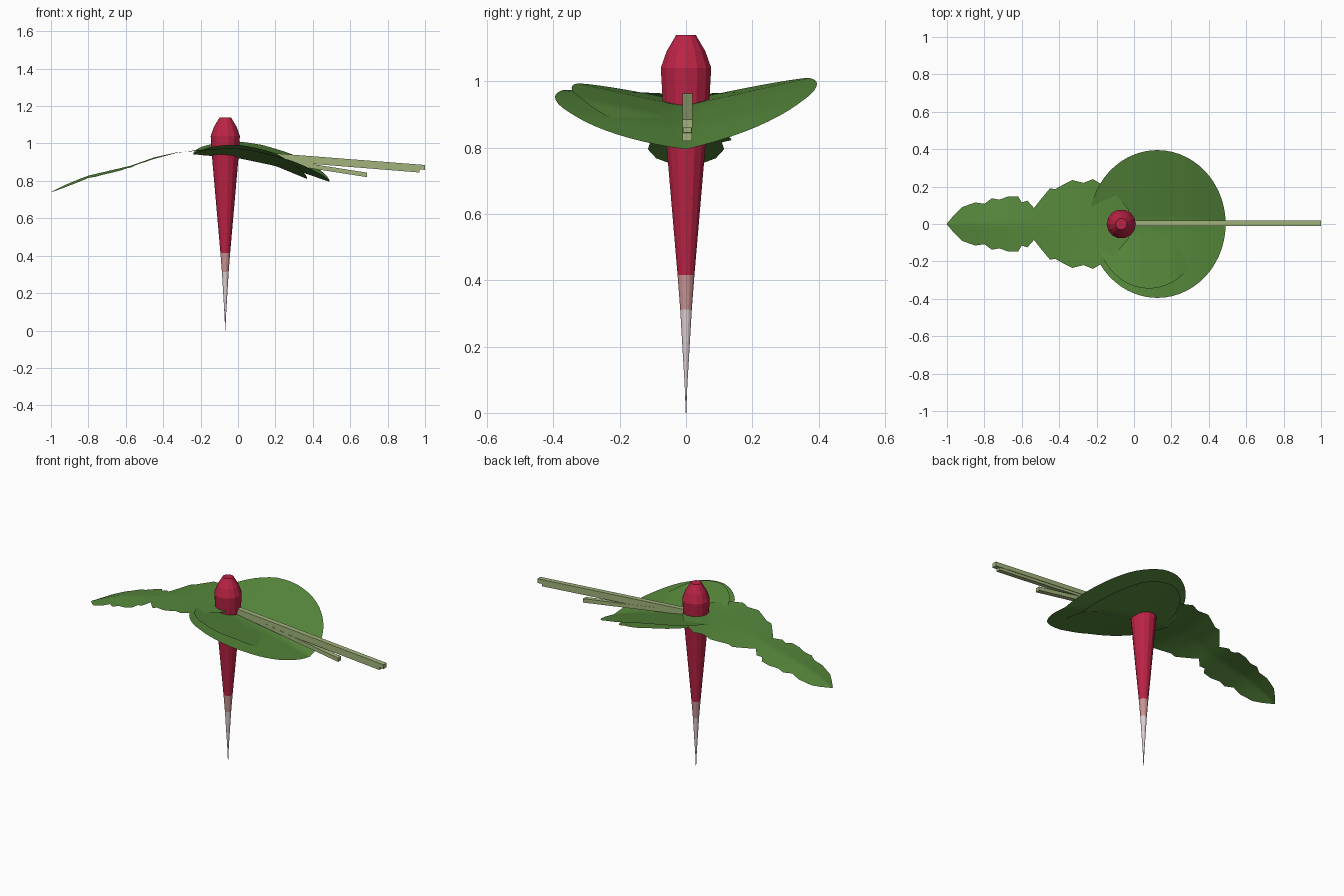
import bpy, math

if "Cube" in bpy.data.objects:
    bpy.data.objects.remove(bpy.data.objects["Cube"])


def material(name, rgb):
    m = bpy.data.materials.new(name)
    m.diffuse_color = (*rgb, 1)
    m.use_nodes = True
    m.node_tree.nodes["Principled BSDF"].inputs["Base Color"].default_value = m.diffuse_color
    return m


crimson = material("crimson", (0.50, 0.017, 0.06))
pink = material("dusty_pink", (0.60, 0.30, 0.30))
white = material("pale_root", (0.75, 0.63, 0.64))
green = material("leaf_green", (0.095, 0.25, 0.045))
sage = material("stalk_green", (0.36, 0.45, 0.20))


def make(name, verts, faces, mats, smooth=None):
    me = bpy.data.meshes.new(name)
    me.from_pydata(verts, [], faces)
    for m in mats:
        me.materials.append(m)
    ob = bpy.data.objects.new(name, me)
    bpy.context.collection.objects.link(ob)
    if smooth:
        bpy.ops.object.select_all(action='DESELECT')
        ob.select_set(True)
        bpy.context.view_layer.objects.active = ob
        bpy.ops.object.shade_smooth_by_angle(angle=math.radians(smooth))
    return ob


def lerp(points, x):
    # piecewise linear lookup in a sorted (x, value) list
    if x <= points[0][0]:
        return points[0][1]
    for (a, va), (b, vb) in zip(points, points[1:]):
        if x <= b:
            return va + (vb - va) * (x - a) / (b - a)
    return points[-1][1]


# Root: lathed taper, coloured by height
SIDES = 14
profile = [(1.14, 0.03), (1.09, 0.06), (1.04, 0.078), (0.94, 0.072),
           (0.415, 0.026), (0.312, 0.018), (0.08, 0.004), (0.0, 0.0008)]
verts = [(-0.068 + r * math.cos(2 * math.pi * i / SIDES),
          r * math.sin(2 * math.pi * i / SIDES), z)
         for z, r in profile for i in range(SIDES)]
faces = [tuple(range(SIDES)),
         tuple(reversed(range(len(verts) - SIDES, len(verts))))]
for j in range(len(profile) - 1):
    for i in range(SIDES):
        k = (i + 1) % SIDES
        a, b = j * SIDES, (j + 1) * SIDES
        faces.append((a + i, b + i, b + k, a + k))
root = make("root", verts, faces, [crimson, pink, white])
for p in root.data.polygons:
    z = p.center.z
    p.material_index = 0 if z > 0.415 else 1 if z > 0.312 else 2


def leaf(name, xs, width, height, across=12):
    # sheet swept along x; width(x) is the half width, height(x, y) the surface
    verts, faces = [], []
    n = across + 1
    for x in xs:
        for j in range(n):
            y = width(x) * (2 * j / across - 1)
            verts.append((x, y, height(x, y)))
    for i in range(len(xs) - 1):
        for j in range(across):
            a = i * n + j
            faces.append((a, a + n, a + n + 1, a + 1))
    return make(name, verts, faces, [green], 40)


# Round leaves: two folded ovals, tilted opposite ways
def round_leaf(name, cx, rx, ry, spine, fold, roll):
    xs = [cx - rx * math.cos(math.pi * i / 28) for i in range(29)]
    leaf(name, xs,
         lambda x: max(0.002, ry * math.sqrt(max(0, 1 - ((x - cx) / rx) ** 2))),
         lambda x, y: lerp(spine, x) + fold * abs(y) + roll * y, 16)


round_leaf("round_leaf_upper", 0.125, 0.365, 0.395,
           [(-0.25, 0.942), (0.0, 0.927), (0.12, 0.905), (0.3, 0.86), (0.49, 0.795)],
           0.175, 0.05)
round_leaf("round_leaf_lower", 0.08, 0.29, 0.345,
           [(-0.25, 0.942), (0.0, 0.922), (0.2, 0.88), (0.37, 0.81)],
           0.175, -0.04)

# Lobed leaf: wavy outline drooping toward -x
outline = [(-1.0, 0.003), (-0.96, 0.05), (-0.92, 0.09), (-0.85, 0.115),
           (-0.8, 0.108), (-0.76, 0.138), (-0.72, 0.13), (-0.67, 0.148),
           (-0.62, 0.148), (-0.6, 0.115), (-0.57, 0.125), (-0.535, 0.085),
           (-0.5, 0.13), (-0.45, 0.19), (-0.42, 0.187), (-0.37, 0.215),
           (-0.33, 0.235), (-0.27, 0.22), (-0.22, 0.24), (-0.16, 0.205),
           (-0.1, 0.16), (-0.03, 0.08)]
arch = [(-1.0, 0.74), (-0.9, 0.79), (-0.8, 0.828), (-0.57, 0.882),
        (-0.45, 0.925), (-0.33, 0.952), (-0.2, 0.962), (-0.03, 0.958)]
fold = [(-1.0, -0.15), (-0.6, -0.08), (-0.4, -0.03), (-0.1, 0.05)]
leaf("lobed_leaf", [p[0] for p in outline],
     lambda x: lerp(outline, x),
     lambda x, y: lerp(arch, x) + lerp(fold, x) * abs(y))


# Stalks: slim square rods fanning toward +x
def stalk(name, start, end, w, h):
    verts = [(c[0], c[1] + w * sy, c[2] + h * sz) for c in (start, end)
             for sy, sz in ((-1, -1), (1, -1), (1, 1), (-1, 1))]
    faces = [(i, (i + 1) % 4, 4 + (i + 1) % 4, 4 + i) for i in range(4)]
    faces += [(3, 2, 1, 0), (4, 5, 6, 7)]
    make(name, verts, faces, [sage])


stalk("stalk_long_upper", (-0.03, 0.005, 0.952), (1.0, 0.005, 0.872), 0.015, 0.013)
stalk("stalk_long_lower", (-0.03, 0.004, 0.935), (0.97, 0.004, 0.855), 0.013, 0.01)
stalk("stalk_short", (-0.03, 0.004, 0.945), (0.69, 0.004, 0.832), 0.014, 0.012)
